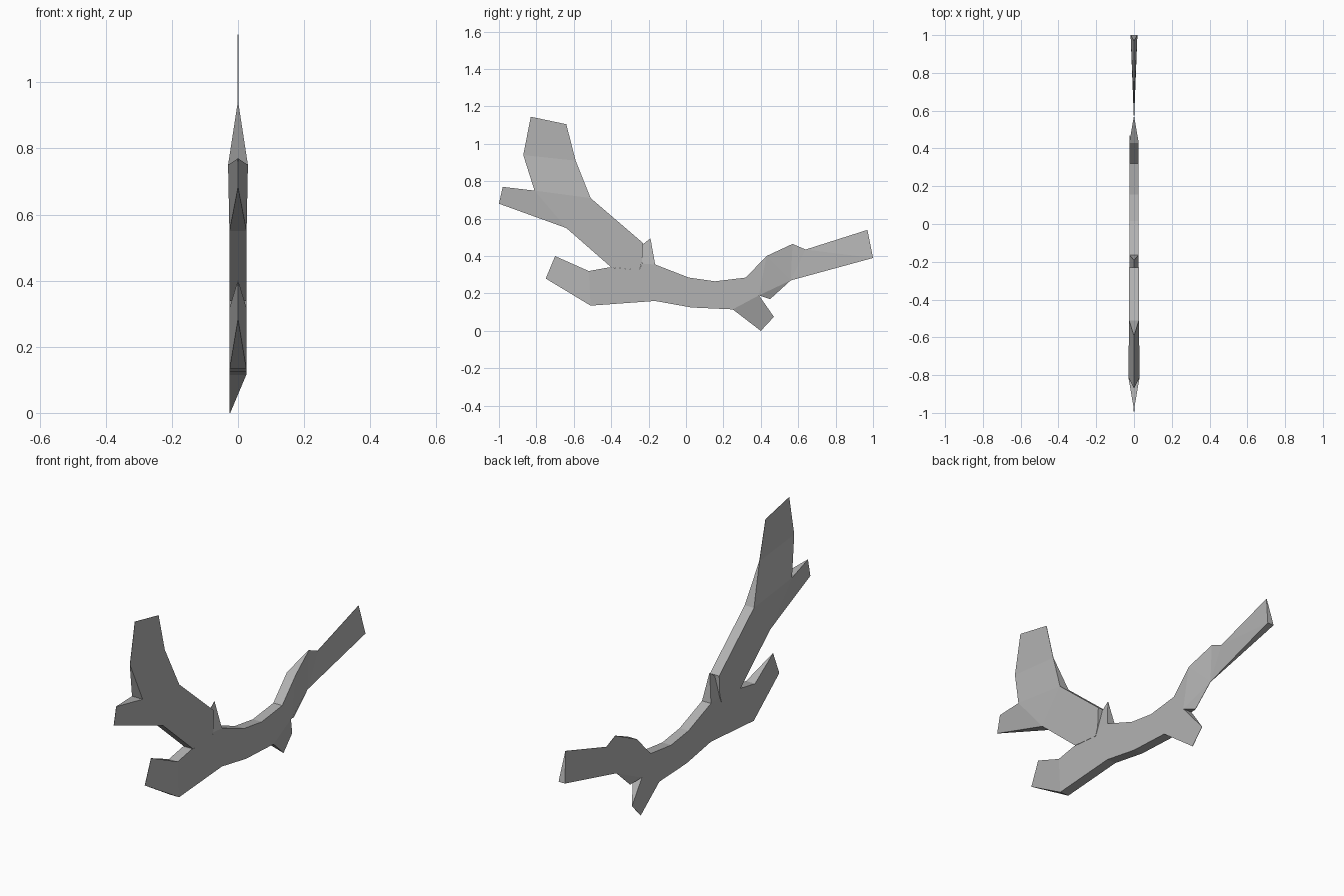
import bpy
import bmesh

cube = bpy.data.objects.get("Cube")
if cube:
    bpy.data.objects.remove(cube, do_unlink=True)

metal = bpy.data.materials.new("plain grey")
metal.use_nodes = True
grey = (0.45, 0.45, 0.45, 1)
metal.diffuse_color = grey
metal.node_tree.nodes["Principled BSDF"].inputs["Base Color"].default_value = grey

SHARP = 0.0008   # half thickness of honed edges
THICK = 0.025    # half thickness of the frame
BLADE = 0.026    # half thickness of the blade root
FORK = 0.03      # half thickness at the fork
END = 0.018      # half thickness of the grip end


def full(y, z):
    return (y, z, THICK, 0)


def keen(y, z):
    return (y, z, SHARP, 0)


def root(y, z):
    return (y, z, BLADE, 0)


def offset(y, z):
    # Edge that is pushed over to one flank
    return (y, z, SHARP, SHARP - THICK)


def plate(name, panels):
    """Mirror side-profile panels across x and close their outer rim."""
    bm = bmesh.new()
    pairs, uses = {}, {}
    for panel in panels:
        for p in panel:
            if p not in pairs:
                y, z, half, mid = p
                pairs[p] = [bm.verts.new((mid + s * half, y, z)) for s in (1, -1)]
        for side in (0, 1):
            bm.faces.new([pairs[p][side] for p in panel])
        for a, b in zip(panel, panel[1:] + panel[:1]):
            uses.setdefault(frozenset((a, b)), []).append((a, b))
    for found in uses.values():
        if len(found) == 1:
            a, b = found[0]
            bm.faces.new([pairs[a][0], pairs[b][0], pairs[b][1], pairs[a][1]])
    bmesh.ops.recalc_face_normals(bm, faces=bm.faces)
    mesh = bpy.data.meshes.new(name)
    bm.to_mesh(mesh)
    bm.free()
    mesh.materials.append(metal)
    obj = bpy.data.objects.new(name, mesh)
    bpy.context.collection.objects.link(obj)
    return obj


# Forked upper blade
fork = (-.81, .75, FORK, 0)
back, belly = root(-.51, .71), root(-.64, .55)
neck_front, neck_back = keen(-.87, .94), keen(-.59, .91)
plate("blade", [
    [back, root(-.23, .47), root(-.235, .37), root(-.25, .325), root(-.4, .34), belly],
    [belly, fork, back],
    [belly, keen(-1, .68), keen(-.98, .77), fork],
    [fork, neck_front, neck_back, back],
    [neck_front, keen(-.83, 1.145), keen(-.64, 1.105), neck_back],
])

# Curved frame with front jaw, hook, spur and rear grip
jaw_top, jaw_low = full(-.52, .32), full(-.51, .135)
hook_back, hook_front = full(-.165, .355), full(-.235, .36)
spur_front, spur_back = full(.25, .115), full(.39, .19)
shoulder = full(.43, .4)
crest, dip, heel = keen(.57, .465), keen(.64, .435), keen(.56, .27)
plate("frame", [
    [jaw_top, jaw_low, full(-.165, .16), full(.03, .125), spur_front, spur_back,
     shoulder, full(.32, .285), full(.155, .265), full(.015, .285),
     hook_back, hook_front, full(-.25, .325), full(-.41, .34)],
    [jaw_low, jaw_top, keen(-.7, .4), keen(-.75, .28)],
    [hook_front, hook_back, keen(-.19, .495), keen(-.235, .46)],
    [spur_back, spur_front, offset(.4, 0), offset(.47, .075)],
    [shoulder, spur_back, heel],
    [spur_back, keen(.45, .17), heel],
    [shoulder, heel, crest],
    [crest, heel, dip],
    [dip, heel, (1, .39, END, 0)],
    [dip, (1, .39, END, 0), keen(.97, .54)],
])
